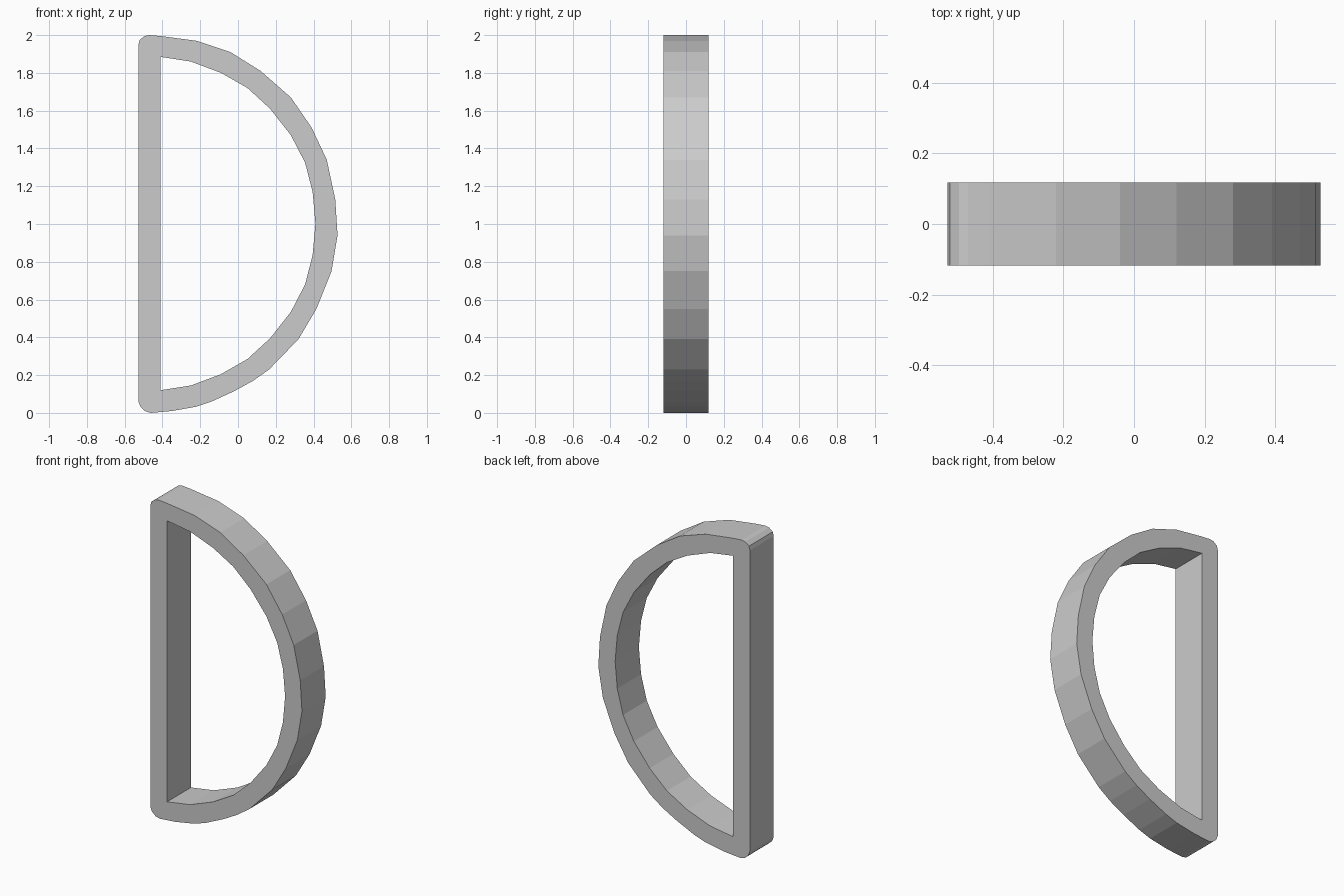
import bpy
import bmesh
from mathutils import Vector

cube = bpy.data.objects.get("Cube")
if cube:
    bpy.data.objects.remove(cube, do_unlink=True)

HALF_DEPTH = 0.118
MID_HEIGHT = 1.0025


def make_material(name, colour):
    material = bpy.data.materials.new(name)
    material.use_nodes = True
    material.diffuse_color = colour
    material.node_tree.nodes["Principled BSDF"].inputs["Base Color"].default_value = colour
    return material


def add_loop(bm, points):
    """Closed outline on the front plane; returns its edges."""
    verts = [bm.verts.new((x, -HALF_DEPTH, z)) for x, z in points]
    return [bm.edges.new((a, b)) for a, b in zip(verts, verts[1:] + verts[:1])]


# Outer outline: rounded top corner, faceted bow, rounded bottom corner
outer = [
    (-.527, 1.95), (-.52, 1.975), (-.495, 1.995), (-.47, 2), (-.41, 1.995),
    (-.22, 1.97), (-.04, 1.91), (.12, 1.81), (.28, 1.67), (.39, 1.51),
    (.47, 1.34), (.515, 1.13), (.527, .94), (.495, .75), (.415, .55),
    (.32, .39), (.165, .23), (.08, .17), (-.02, .115), (-.14, .06),
    (-.22, .033), (-.35, .01), (-.46, 0), (-.49, .008), (-.515, .03), (-.527, .06),
]

# Inner opening: upper half, mirrored to the lower half
upper = [
    (-.41, 1.885), (-.25, 1.86), (-.09, 1.8), (.05, 1.72), (.17, 1.61),
    (.28, 1.47), (.355, 1.325), (.395, 1.17),
]
lower = [(x, 2 * MID_HEIGHT - z) for x, z in reversed(upper)]
inner = upper + [(.41, MID_HEIGHT)] + lower

# Fill the band between the outlines and extrude it through the depth
bm = bmesh.new()
edges = add_loop(bm, outer) + add_loop(bm, inner)
bmesh.ops.triangle_fill(bm, edges=edges, use_beauty=True, use_dissolve=False)
result = bmesh.ops.extrude_face_region(bm, geom=bm.faces[:], use_keep_orig=True)
moved = [item for item in result["geom"] if isinstance(item, bmesh.types.BMVert)]
bmesh.ops.translate(bm, verts=moved, vec=Vector((0, 2 * HALF_DEPTH, 0)))
bmesh.ops.recalc_face_normals(bm, faces=bm.faces[:])

mesh = bpy.data.meshes.new("bow_frame")
bm.to_mesh(mesh)
bm.free()
mesh.materials.append(make_material("light grey", (0.6, 0.6, 0.6, 1)))

bow_frame = bpy.data.objects.new("bow_frame", mesh)
bpy.context.collection.objects.link(bow_frame)
